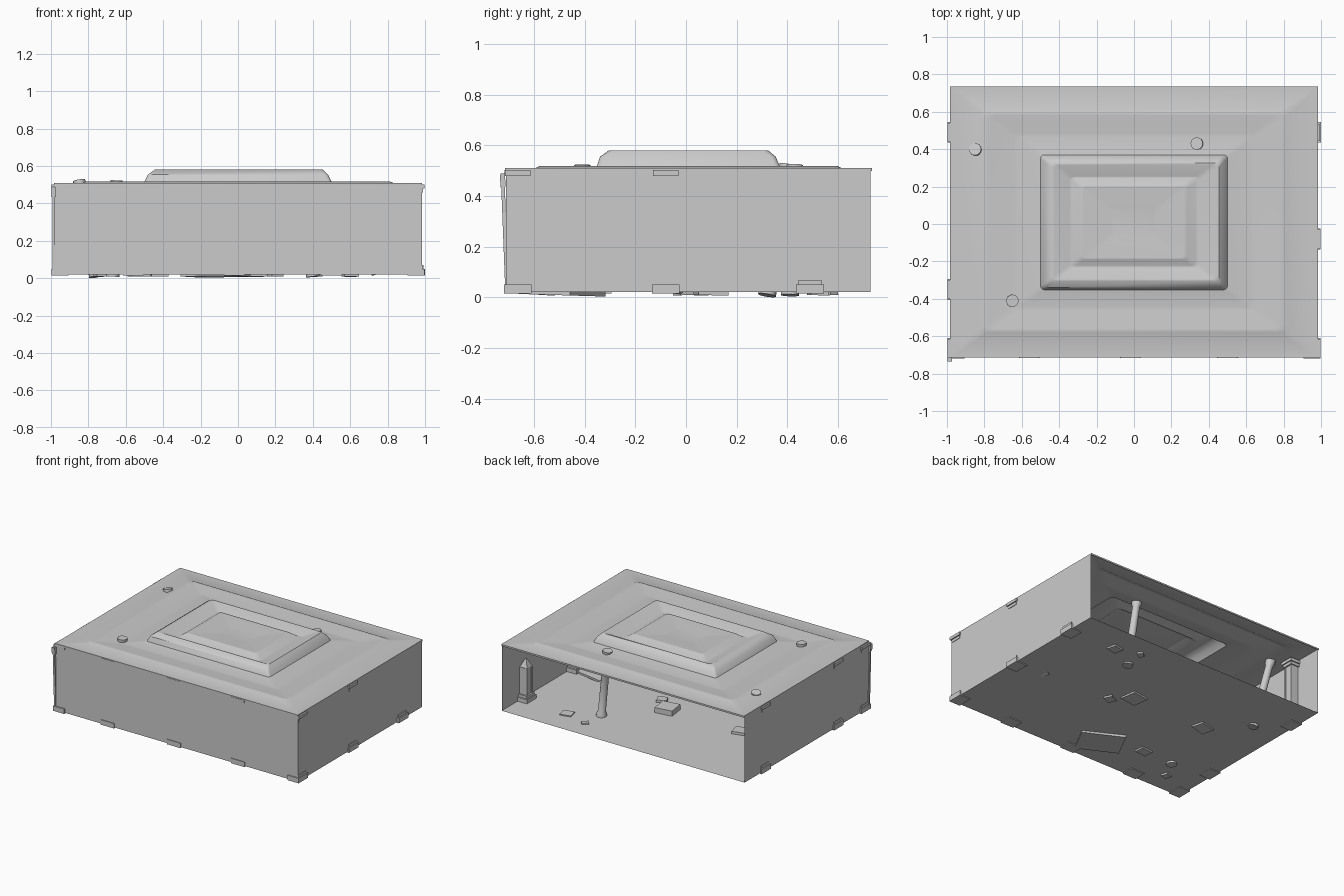
import bpy, bmesh, math, random
from mathutils import Vector, Matrix

if "Cube" in bpy.data.objects:
    bpy.data.objects.remove(bpy.data.objects["Cube"])
random.seed(3)

F, C = 0.02, 0.505          # floor and ceiling heights
X, Y0, Y1 = 0.985, -0.712, 0.728


def finish(bm, name, smooth=None):
    bmesh.ops.recalc_face_normals(bm, faces=bm.faces)
    me = bpy.data.meshes.new(name)
    bm.to_mesh(me)
    bm.free()
    ob = bpy.data.objects.new(name, me)
    bpy.context.collection.objects.link(ob)
    if smooth:
        bpy.context.view_layer.objects.active = ob
        bpy.ops.object.select_all(action='DESELECT')
        ob.select_set(True)
        bpy.ops.object.shade_smooth_by_angle(angle=math.radians(smooth))
    return ob


def box(bm, center, size, rot=(0, 0, 0)):
    m = Matrix.Translation(center)
    for ang, axis in zip(rot, 'XYZ'):
        m = m @ Matrix.Rotation(math.radians(ang), 4, axis)
    bmesh.ops.create_cube(bm, size=1, matrix=m @ Matrix.Diagonal((*size, 1)))


def sheet(name, pts):
    bm = bmesh.new()
    bm.faces.new([bm.verts.new(p) for p in pts])
    return finish(bm, name)


def rounded_ring(bm, x0, x1, y0, y1, z, r, n=3):
    out = []
    for k, (cx, cy) in enumerate(((x1 - r, y1 - r), (x0 + r, y1 - r),
                                  (x0 + r, y0 + r), (x1 - r, y0 + r))):
        for i in range(n + 1):
            a = math.pi / 2 * (k + i / n)
            out.append(bm.verts.new((cx + r * math.cos(a), cy + r * math.sin(a), z)))
    return out


# Room shell: floor and three walls, the back stays open
sheet("floor", [(-X, Y0, F), (X, Y0, F), (X, Y1, F), (-X, Y1, F)])
sheet("front_wall", [(-X, Y0, F), (X, Y0, F), (X, Y0, C), (-X, Y0, C)])
for s, nm in ((-1, "left_wall"), (1, "right_wall")):
    sheet(nm, [(s * X, Y0, F), (s * X, Y1, F), (s * X, Y1, C), (s * X, Y0, C)])

# Stepped ceiling: low ridge, tall frame, moat and dished centre panel
bm = bmesh.new()
rings = [
    (-.985, .985, -.715, .735, .498, .002),
    (-.985, .985, -.715, .735, .510, .002),
    (-.83, .83, -.595, .615, .510, .03),
    (-.81, .81, -.58, .60, .518, .03),
    (-.78, .78, -.56, .58, .517, .03),
    (-.65, .65, -.46, .485, .503, .02),
    (-.62, .62, -.44, .465, .503, .02),
    (-.50, .50, -.352, .37, .518, .02),
    (-.48, .48, -.34, .355, .555, .02),
    (-.445, .455, -.305, .325, .580, .02),
    (-.425, .435, -.295, .315, .580, .02),
    (-.345, .35, -.235, .255, .545, .02),
    (-.33, .33, -.222, .245, .545, .02),
    (-.29, .285, -.19, .21, .572, .02),
    (-.27, .265, -.18, .195, .572, .02),
    (-.12, .12, -.06, .08, .558, .02),
]
loops = [rounded_ring(bm, *r) for r in rings]
for a, b in zip(loops, loops[1:]):
    n = len(a)
    for i in range(n):
        j = (i + 1) % n
        bm.faces.new((a[i], a[j], b[j], b[i]))
bm.faces.new(loops[-1])
finish(bm, "stepped_ceiling", 35)


# Round posts, slightly leaning, with a collar at each end
def post(name, top, base):
    p, q = Vector((*base, .008)), Vector((*top, .523))
    d = q - p
    rot = d.to_track_quat('Z', 'Y').to_matrix().to_4x4()
    prof = [(.036, 0), (.036, .06), (.027, .09), (.025, .9), (.033, .93), (.033, 1)]
    bm = bmesh.new()
    seg, prev = 14, None
    for r, t in prof:
        m = Matrix.Translation(p + d * t) @ rot
        ring = [bm.verts.new(m @ Vector((r * math.cos(k * math.tau / seg),
                                        r * math.sin(k * math.tau / seg), 0)))
                for k in range(seg)]
        if prev:
            for k in range(seg):
                bm.faces.new((prev[k], prev[k - 1], ring[k - 1], ring[k]))
        else:
            bm.faces.new(ring)
        prev = ring
    bm.faces.new(prev)
    finish(bm, name, 35)


post("post_back_right", (.335, .43), (.40, .41))
post("post_front_left", (-.65, -.41), (-.67, -.41))
post("post_back_left", (-.85, .40), (-.76, .32))


# Wall pilasters: base, shaft with two ribs, capital
def pilaster(name, pos, angle, h=.485, broken=False):
    bm = bmesh.new()
    box(bm, (0, 0, .018), (.09, .11, .036))
    box(bm, (0, 0, .045), (.075, .09, .02))
    box(bm, (0, 0, h / 2), (.05, .055, h))
    for s in (-1, 1):
        box(bm, (0, s * .028, h / 2), (.06, .012, h))
    if broken:
        # jagged snapped tip
        bmesh.ops.create_cone(bm, segments=4, radius1=.042, radius2=.004, depth=.06,
                              cap_ends=True, matrix=Matrix.Translation((0, 0, h + .03))
                              @ Matrix.Rotation(math.pi / 4, 4, 'Z'))
    else:
        box(bm, (0, 0, h - .03), (.075, .085, .02))
        box(bm, (0, 0, h - .008), (.09, .1, .022))
    ob = finish(bm, name)
    ob.location = (*pos, F - .006)
    ob.rotation_euler.z = math.radians(angle)


for y in (-.08, -.665):
    pilaster("right_pilaster", (.951, y), 0)
pilaster("broken_pilaster", (.955, .49), 0, .25, True)
for y in (.49, -.35, -.665):
    pilaster("left_pilaster", (-.951, y), 180)
for x in (-.56, -.02, .5):
    pilaster("front_pilaster", (x, -.672), 90)

# Thin leaning pipe outside the front left corner
bm = bmesh.new()
box(bm, (-.985, -.716, .255), (.014, .014, .47), (2.2, 0, 0))
box(bm, (-.985, -.724, .46), (.025, .02, .05), (2.2, 0, 0))
finish(bm, "corner_pipe")

# Fallen slabs sunk into the floor: x, y, width, depth, height, turn
slabs = [(.60, .52, .08, .07, .02, 12), (.20, -.01, .07, .06, .03, 25),
         (.08, .10, .13, .12, .05, 8), (-.52, .09, .12, .09, .03, 15),
         (-.42, -.40, .09, .07, .03, 5), (-.12, -.49, .30, .23, .03, -28),
         (-.74, -.55, .05, .05, .02, 20), (.42, .57, .05, .04, .02, 40)]
bm = bmesh.new()
for x, y, w, d, h, t in slabs:
    box(bm, (x, y, .008 + h / 2), (w, d, h), (random.uniform(-2, 2), 0, t))
finish(bm, "floor_rubble")
bm = bmesh.new()
box(bm, (.80, -.04, .05), (.16, .10, .015), (0, -20, 20))
finish(bm, "leaning_slab")
